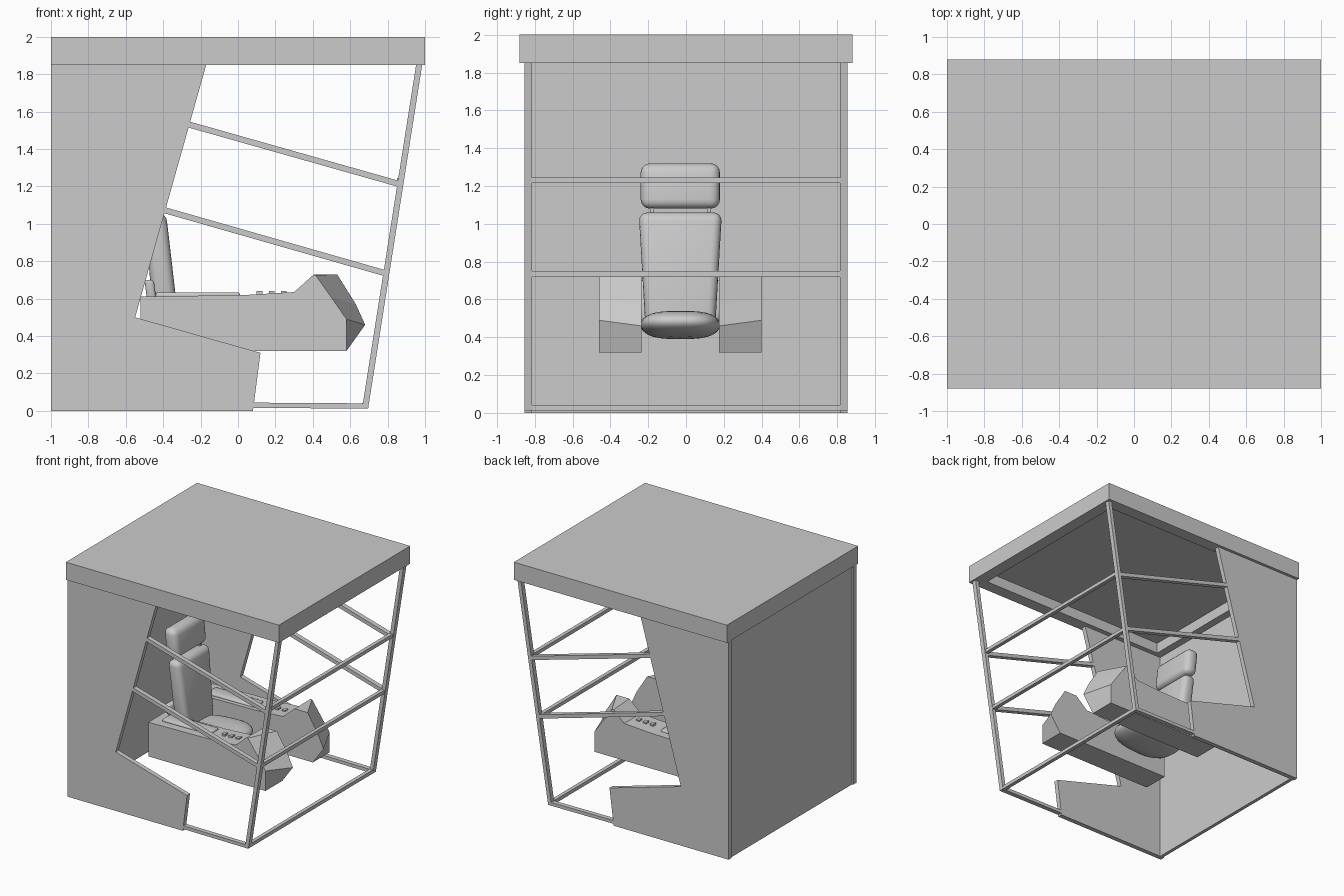
import bpy, bmesh, math
from mathutils import Vector, Matrix

if "Cube" in bpy.data.objects:
    bpy.data.objects.remove(bpy.data.objects["Cube"])


def finish(name, bm, bevel=0, segs=4, smooth=False):
    bmesh.ops.recalc_face_normals(bm, faces=bm.faces)
    me = bpy.data.meshes.new(name)
    bm.to_mesh(me)
    bm.free()
    ob = bpy.data.objects.new(name, me)
    bpy.context.collection.objects.link(ob)
    if bevel:
        m = ob.modifiers.new("bevel", 'BEVEL')
        m.width, m.segments = bevel, segs
    if bevel or smooth:
        for p in me.polygons:
            p.use_smooth = True
    return ob


def loft(name, a, b, **kw):
    """Solid between two matching outlines of 3D points."""
    bm = bmesh.new()
    va = [bm.verts.new(p) for p in a]
    vb = [bm.verts.new(p) for p in b]
    n = len(a)
    bm.faces.new(va)
    bm.faces.new(vb[::-1])
    for i in range(n):
        j = (i + 1) % n
        bm.faces.new((va[i], vb[i], vb[j], va[j]))
    return finish(name, bm, **kw)


def box(name, x, y, z, **kw):
    ring = lambda h: [(x[0], y[0], h), (x[1], y[0], h), (x[1], y[1], h), (x[0], y[1], h)]
    return loft(name, ring(z[0]), ring(z[1]), **kw)


def plate(name, pts, y0, y1, **kw):
    """x-z outline extruded along y."""
    return loft(name, [(x, y0, z) for x, z in pts], [(x, y1, z) for x, z in pts], **kw)


def bar(name, p, q, y, w=0.032, t=0.04):
    """Flat-sided bar in an x-z plane from p to q."""
    d = (Vector(q) - Vector(p)).normalized()
    n = Vector((-d.y, d.x)) * w / 2
    p, q = Vector(p), Vector(q)
    plate(name, [p + n, q + n, q - n, p - n], y - t / 2, y + t / 2)


# Roof with a recessed underside
bm = bmesh.new()
bmesh.ops.create_cube(bm, size=1, matrix=Matrix.Translation((0, 0, 1.925)) @ Matrix.Diagonal((2, 1.76, 0.15, 1)))
low = [f for f in bm.faces if f.normal.z < -0.5]
bmesh.ops.inset_region(bm, faces=low, thickness=0.15)
ext = bmesh.ops.extrude_face_region(bm, geom=low)
bmesh.ops.delete(bm, geom=low, context='FACES_ONLY')
bmesh.ops.translate(bm, vec=(0, 0, 0.09), verts=[g for g in ext['geom'] if isinstance(g, bmesh.types.BMVert)])
finish("roof", bm)

# Back wall and notched side panels
box("back_wall", (-0.99, -0.96), (-0.82, 0.82), (0, 1.85))
side = [(-1, 0), (-1, 1.85), (-0.17, 1.85), (-0.55, 0.5), (0.12, 0.31), (0.08, 0)]
for s, tag in ((-1, "right"), (1, "left")):
    plate("side_panel_" + tag, side, s * 0.815, s * 0.855)
    # Window frame bars of each side
    bar("front_post_" + tag, (0.97, 1.86), (0.68, 0.015), s * 0.835)
    bar("upper_side_rail_" + tag, (-0.27, 1.533), (0.865, 1.212), s * 0.835)
    bar("lower_side_rail_" + tag, (-0.40, 1.075), (0.79, 0.735), s * 0.835)
    bar("sill_" + tag, (0.06, 0.03), (0.685, 0.026), s * 0.835, w=0.028)

# Front cross bars
for tag, x, z in (("upper", 0.865, 1.23), ("lower", 0.79, 0.735), ("bottom", 0.68, 0.028)):
    box("front_rail_" + tag, (x - 0.016, x + 0.016), (-0.83, 0.83), (z - 0.015, z + 0.015))

# Control consoles, mirrored about the seat centre, front face cut at an angle
CY = -0.03
back = [(0.30, 0.635), (0.05, 0.62), (-0.52, 0.61), (-0.52, 0.32)]
inner = [(0.58, 0.32), (0.68, 0.46), (0.63, 0.57), (0.53, 0.73), (0.41, 0.73)] + back
outer = [(0.58, 0.32), (0.58, 0.49), (0.50, 0.605), (0.415, 0.725), (0.40, 0.725)] + back
for s, tag in ((-1, "right"), (1, "left")):
    loft("console_" + tag, [(x, CY + s * 0.205, z) for x, z in inner],
         [(x, CY + s * 0.43, z) for x, z in outer])
    ys = sorted((CY + s * 0.24, CY + s * 0.36))
    box("armrest_pad_" + tag, (-0.44, 0.01), ys, (0.60, 0.634), bevel=0.012, segs=2)
    for i in range(3):
        x = 0.10 + i * 0.065
        box(f"switch_{tag}_{i}", (x, x + 0.03), (CY + s * 0.31 - 0.02, CY + s * 0.31 + 0.02), (0.61, 0.642))
    # Headrest struts
    box("headrest_strut_" + tag, (-0.455, -0.435), (CY + s * 0.15 - 0.01, CY + s * 0.15 + 0.01), (1.0, 1.13))

# Seat backrest: wider at the top and leaning back
ring = lambda x0, x1, w, z: [(x0, CY - w, z), (x1, CY - w, z), (x1, CY + w, z), (x0, CY + w, z)]
loft("backrest", ring(-0.45, -0.315, 0.185, 0.46), ring(-0.50, -0.385, 0.22, 1.06), bevel=0.045)
loft("back_shell", ring(-0.47, -0.42, 0.20, 0.46), ring(-0.50, -0.45, 0.245, 0.70), bevel=0.015, segs=2)
loft("headrest", ring(-0.52, -0.40, 0.21, 1.08), ring(-0.545, -0.425, 0.21, 1.32), bevel=0.05)

# Seat cushion: flattened rounded form
bm = bmesh.new()
bmesh.ops.create_uvsphere(bm, u_segments=40, v_segments=16, radius=1)
for v in bm.verts:
    x, y, z = v.co
    r = math.hypot(x, y)
    k = 0 if r < 1e-6 else r ** 0.6 / (abs(x / r) ** 2.8 + abs(y / r) ** 2.8) ** (1 / 2.8) / r
    v.co = (-0.18 + 0.28 * x * k, CY + 0.21 * y * k, 0.465 + 0.068 * z + 0.02 * x * k)
finish("seat_cushion", bm, smooth=True)
